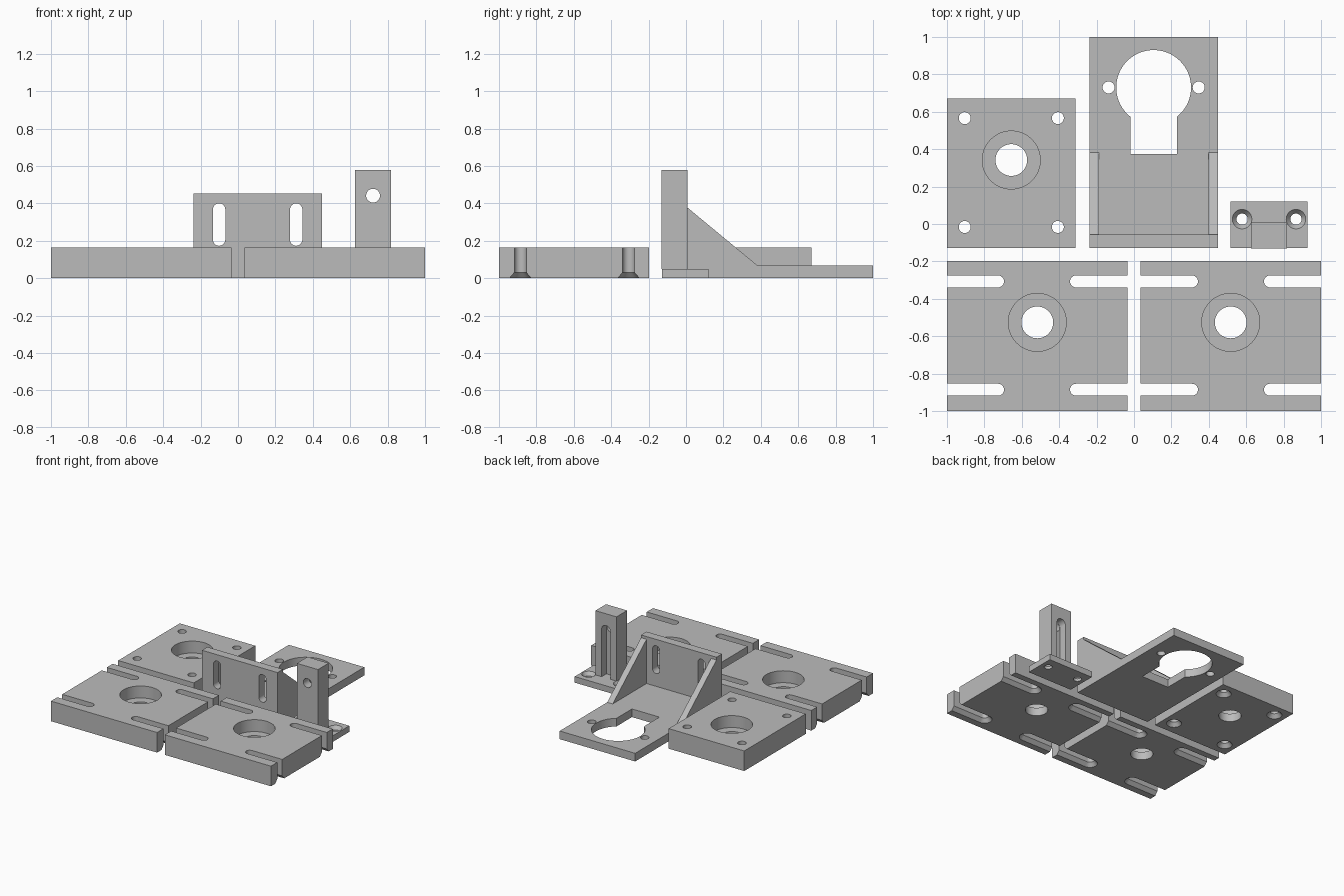
import bpy, bmesh
from math import pi, sin, cos, asin, radians

if "Cube" in bpy.data.objects:
    bpy.data.objects.remove(bpy.data.objects["Cube"], do_unlink=True)

grey = bpy.data.materials.new("plain_grey")
grey.use_nodes = True
grey.diffuse_color = (0.5, 0.5, 0.5, 1)
grey.node_tree.nodes["Principled BSDF"].inputs["Base Color"].default_value = (0.5, 0.5, 0.5, 1)

AXES = {"x": lambda u, v, w: (w, u, v),
        "y": lambda u, v, w: (u, w, v),
        "z": lambda u, v, w: (u, v, w)}


def loft(name, levels, axis="z"):
    """Closed solid through matching outlines, each given with its position on the axis."""
    bm = bmesh.new()
    rings = [[bm.verts.new(AXES[axis](u, v, w)) for u, v in outline] for outline, w in levels]
    bm.faces.new(rings[0])
    bm.faces.new(rings[-1])
    n = len(rings[0])
    for low, high in zip(rings, rings[1:]):
        for i in range(n):
            j = (i + 1) % n
            bm.faces.new((low[i], low[j], high[j], high[i]))
    bmesh.ops.recalc_face_normals(bm, faces=bm.faces)
    mesh = bpy.data.meshes.new(name)
    bm.to_mesh(mesh)
    bm.free()
    mesh.materials.append(grey)
    obj = bpy.data.objects.new(name, mesh)
    bpy.context.collection.objects.link(obj)
    return obj


def prism(name, outline, a, b, axis="z"):
    return loft(name, [(outline, a), (outline, b)], axis)


def rect(u0, u1, v0, v1):
    return [(u0, v0), (u1, v0), (u1, v1), (u0, v1)]


def arc(u, v, r, start, end, steps):
    return [(u + r * cos(start + (end - start) * i / steps),
             v + r * sin(start + (end - start) * i / steps)) for i in range(steps + 1)]


def circle(u, v, r):
    return arc(u, v, r, 0, 2 * pi, 48)[:-1]


def slot_u(u0, u1, v, r):
    return arc(u0, v, r, pi / 2, 1.5 * pi, 20) + arc(u1, v, r, -pi / 2, pi / 2, 20)


def slot_v(u, v0, v1, r):
    return arc(u, v0, r, pi, 2 * pi, 20) + arc(u, v1, r, 0, pi, 20)


def carve(obj, cutters):
    """Subtract the cutters, then bake the result and remove them."""
    for cutter in cutters:
        cutter.hide_render = True
        mod = obj.modifiers.new("cut", "BOOLEAN")
        mod.operation = "DIFFERENCE"
        mod.solver = "EXACT"
        mod.object = cutter
    bpy.context.view_layer.update()
    baked = bpy.data.meshes.new_from_object(
        obj.evaluated_get(bpy.context.evaluated_depsgraph_get()))
    obj.modifiers.clear()
    obj.data = baked
    for cutter in cutters:
        bpy.data.objects.remove(cutter, do_unlink=True)
    bpy.ops.object.select_all(action="DESELECT")
    obj.select_set(True)
    bpy.context.view_layer.objects.active = obj
    bpy.ops.object.shade_smooth_by_angle(angle=radians(30))


THICK = 0.165
HOLE = 0.032


def bearing_seat(x, y):
    return [prism("seat_cutter", circle(x, y, 0.155), 0.067, 0.3),
            prism("shaft_cutter", circle(x, y, 0.085), -0.1, 0.3)]


def countersunk(shape):
    """Through cut that flares towards the underside; shape maps a radius to an outline."""
    return loft("screw_cutter", [(shape(0.066), -0.01), (shape(HOLE), 0.03), (shape(HOLE), 0.3)])


# Two slotted plates at the front
for side, label in ((-1, "right"), (1, "left")):
    plate = prism(label + "_slotted_plate",
                  rect(*sorted((side * 0.035, side)), -1, -0.198), 0, THICK)
    cuts = bearing_seat(side * 0.517, -0.526)
    for y in (-0.307, -0.886):
        for a, b in ((-0.2, 0.31), (0.727, 1.3)):
            u0, u1 = sorted((side * a, side * b))
            cuts.append(countersunk(lambda r, u0=u0, u1=u1, y=y: slot_u(u0, u1, y, r)))
    carve(plate, cuts)

# Square plate with four screw holes
plate = prism("square_plate", rect(-1, -0.313, -0.127, 0.672), 0, THICK)
cuts = bearing_seat(-0.656, 0.342)
for x in (-0.905, -0.407):
    for y in (-0.016, 0.566):
        cuts.append(countersunk(lambda r, x=x, y=y: circle(x, y, r)))
carve(plate, cuts)

# Angle bracket: base and upright wall in one profile
MID, X0, X1 = 0.105, -0.238, 0.448
BASE, WALL, BACK = 0.067, -0.056, -0.127
bracket = prism("angle_bracket", [(BACK, 0), (1, 0), (1, BASE), (WALL, BASE),
                                  (WALL, 0.453), (BACK, 0.453)], X0, X1, "x")
half = asin(0.125 / 0.2)
keyhole = arc(MID, 0.73, 0.2, half - pi / 2, 1.5 * pi - half, 64)
keyhole += [(MID - 0.125, 0.373), (MID + 0.125, 0.373)]
cuts = [prism("keyhole_cutter", keyhole, -0.1, 0.2)]
for side in (-1, 1):
    cuts.append(prism("hole_cutter", circle(MID + side * 0.241, 0.73, HOLE), -0.1, 0.2))
    cuts.append(prism("slot_cutter", slot_v(MID + side * 0.206, 0.206, 0.367, 0.033),
                      -0.3, 0.1, "y"))
carve(bracket, cuts)

# Triangular gussets
for label, x in (("right_gusset", X0), ("left_gusset", X1 - 0.05)):
    prism(label, [(WALL, BASE), (0.383, BASE), (WALL, 0.43)], x, x + 0.05, "x")

# Post holder: foot with two screw holes
POST = 0.722
foot = prism("post_foot", rect(0.516, 0.928, BACK, 0.12), 0, 0.05)
cuts = []
for side in (-1, 1):
    def ring(r, x=POST + side * 0.144):
        return circle(x, 0.026, r)
    cuts.append(loft("foot_cutter", [(ring(0.03), -0.1), (ring(0.03), 0.022), (ring(0.06), 0.06)]))
carve(foot, cuts)

# Post with a cross hole and a groove down its back
post = prism("post", rect(POST - 0.096, POST + 0.096, BACK - 0.003, 0.008), 0.05, 0.578)
carve(post, [prism("cross_cutter", circle(POST, 0.441, 0.037), -0.3, 0.1, "y"),
             prism("groove_cutter", slot_v(POST, 0, 0.441, 0.04), -0.055, 0.1, "y")])
